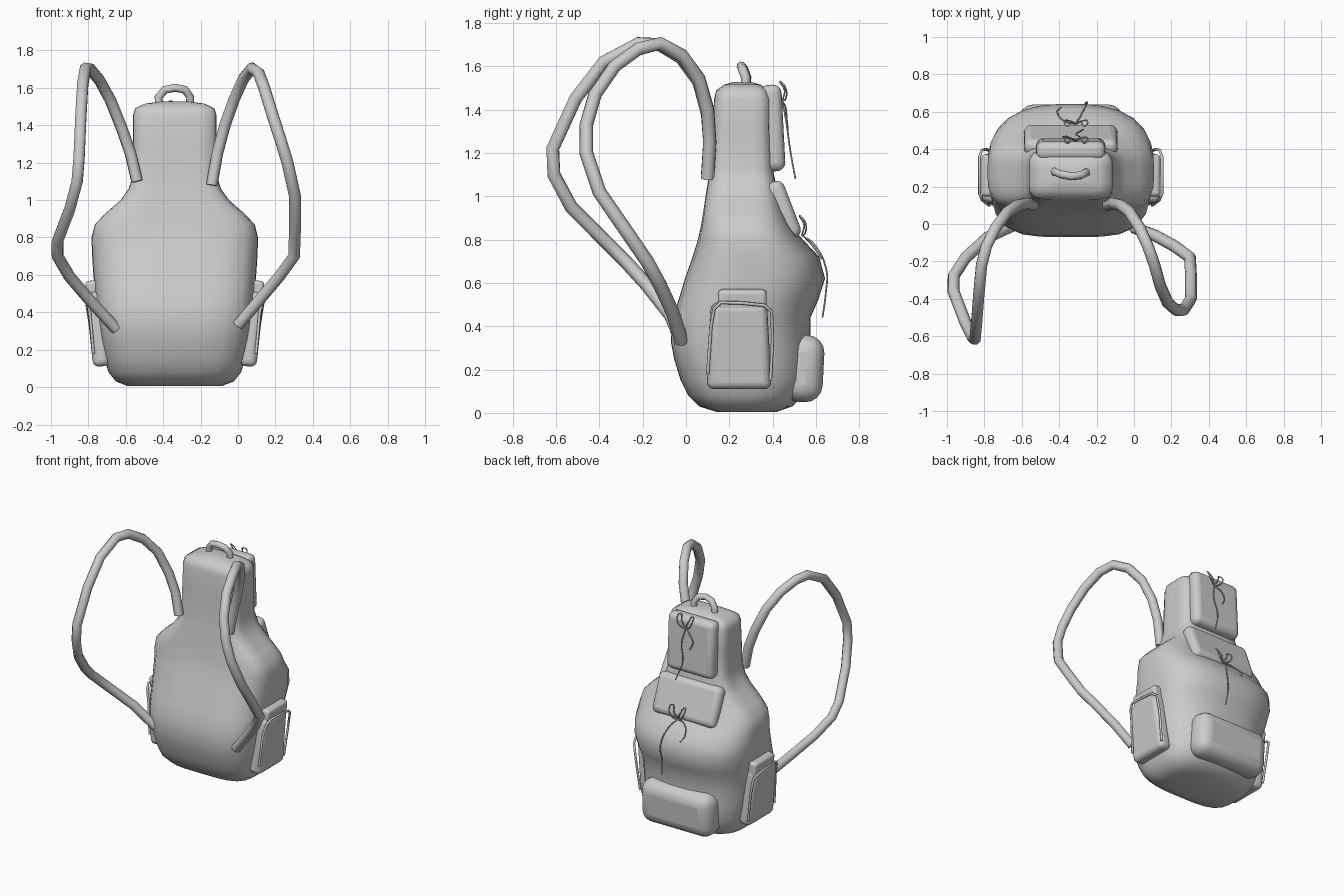
import bpy, math
from mathutils import Vector

CX = -0.338  # middle of the bag


def finish(ob, angle=50):
    bpy.ops.object.select_all(action='DESELECT')
    ob.select_set(True)
    bpy.context.view_layer.objects.active = ob
    bpy.ops.object.shade_smooth_by_angle(angle=math.radians(angle))
    return ob


def mesh_object(name, verts, faces):
    me = bpy.data.meshes.new(name)
    me.from_pydata(verts, [], faces)
    ob = bpy.data.objects.new(name, me)
    bpy.context.collection.objects.link(ob)
    return finish(ob)


def padded_box(name, loc, size, rot=(0, 0, 0), bevel=0.035, taper=1.0):
    """Soft pocket: box with rounded edges, top narrowed along its y or x by taper."""
    bpy.ops.mesh.primitive_cube_add(size=1, location=loc, rotation=rot)
    ob = bpy.context.object
    ob.name = name
    for v in ob.data.vertices:
        t = taper if v.co.z > 0 else 1.0
        v.co = Vector((v.co.x * size[0], v.co.y * size[1] * t, v.co.z * size[2]))
    m = ob.modifiers.new("round", 'BEVEL')
    m.width, m.segments = bevel, 4
    return finish(ob)


def tube(name, pts, radius, sides=2, smooth=False):
    cu = bpy.data.curves.new(name, 'CURVE')
    cu.dimensions = '3D'
    cu.bevel_depth, cu.bevel_resolution = radius, sides
    cu.use_fill_caps = True
    sp = cu.splines.new('BEZIER' if smooth else 'POLY')
    cu.resolution_u = 5
    if smooth:
        sp.bezier_points.add(len(pts) - 1)
        for b, p in zip(sp.bezier_points, pts):
            b.co = p
            b.handle_left_type = b.handle_right_type = 'AUTO'
    else:
        sp.points.add(len(pts) - 1)
        for b, p in zip(sp.points, pts):
            b.co = (*p, 1)
        sp.use_smooth = True
    ob = bpy.data.objects.new(name, cu)
    bpy.context.collection.objects.link(ob)
    return ob


# Main bag: lofted rings (z, half width, y of front panel, y of back)
levels = [
    (0.005, 0.25, 0.14, 0.42), (0.03, 0.315, 0.06, 0.49), (0.08, 0.355, 0.01, 0.545),
    (0.15, 0.375, -0.025, 0.57), (0.25, 0.395, -0.055, 0.575), (0.33, 0.405, -0.07, 0.575),
    (0.44, 0.42, -0.062, 0.575), (0.52, 0.428, -0.035, 0.61), (0.62, 0.437, -0.005, 0.642),
    (0.72, 0.443, 0.03, 0.615), (0.80, 0.445, 0.055, 0.54), (0.87, 0.427, 0.07, 0.48),
    (0.93, 0.37, 0.08, 0.45), (1.00, 0.29, 0.09, 0.43), (1.06, 0.247, 0.10, 0.415),
    (1.13, 0.225, 0.11, 0.40), (1.30, 0.224, 0.12, 0.395), (1.45, 0.224, 0.13, 0.393),
    (1.49, 0.212, 0.14, 0.378), (1.515, 0.16, 0.175, 0.345), (1.528, 0.07, 0.22, 0.30)]
N = 32
verts, faces = [], []
for z, w, yf, yb in levels:
    blend = min(max((z - 0.8) / 0.3, 0), 1)
    mid, half = (yf + yb) / 2, (yb - yf) / 2
    for i in range(N):
        a = 2 * math.pi * i / N
        c, s = math.cos(a), math.sin(a)
        e = 4.0 + blend * 2.0 if s < 0 else 2.6 + blend * 3.4
        r = (abs(c) ** e + abs(s) ** e) ** (-1 / e)
        verts.append((CX + w * c * r, mid + half * s * r, z))
for k in range(len(levels) - 1):
    for i in range(N):
        j = (i + 1) % N
        faces.append((k * N + i, k * N + j, (k + 1) * N + j, (k + 1) * N + i))
faces.append(tuple(reversed(range(N))))
faces.append(tuple(range((len(levels) - 1) * N, len(levels) * N)))
mesh_object("bag_body", verts, faces)

# Pockets on the back
padded_box("upper_pocket", (CX, 0.40, 1.315), (0.37, 0.10, 0.40), (math.radians(3), 0, 0), 0.04)
padded_box("middle_flap", (CX, 0.447, 0.935), (0.50, 0.095, 0.28), (math.radians(21), 0, 0), 0.04)
padded_box("lower_pouch", (CX, 0.54, 0.205), (0.56, 0.19, 0.31), (math.radians(-3), 0, 0), 0.08)

# Side pockets with flap and piping, one on each side
for side, s in (("left", -1), ("right", 1)):
    tilt = (0, s * math.radians(6), 0)
    padded_box(side + "_side_pocket", (CX + s * 0.41, 0.245, 0.31),
               (0.095, 0.30, 0.40), tilt, 0.035, 0.86)
    padded_box(side + "_side_pocket_flap", (CX + s * 0.437, 0.26, 0.51),
               (0.075, 0.225, 0.12), tilt, 0.02)
    path = [(0.435, 0.10, 0.18), (0.455, 0.115, 0.40), (0.475, 0.13, 0.48), (0.488, 0.16, 0.51),
            (0.488, 0.26, 0.507), (0.488, 0.36, 0.497), (0.475, 0.395, 0.47),
            (0.455, 0.40, 0.35), (0.43, 0.39, 0.15)]
    tube(side + "_side_pocket_piping", [(CX + s * x, y, z) for x, y, z in path], 0.008, 1)

# Shoulder straps, hanging differently on each side
tube("left_strap", [
    (-.54, .10, 1.10), (-.575, .11, 1.25), (-.62, .10, 1.38), (-.68, .06, 1.53),
    (-.74, -.02, 1.64), (-.79, -.12, 1.70), (-.815, -.22, 1.705), (-.83, -.38, 1.62),
    (-.84, -.51, 1.45), (-.85, -.615, 1.22), (-.86, -.61, 1.10), (-.90, -.53, .95),
    (-.965, -.36, .78), (-.965, -.28, .70), (-.90, -.18, .59), (-.78, -.07, .45),
    (-.65, -.01, .31)], 0.032)
tube("right_strap", [
    (-.14, .10, 1.08), (-.11, .11, 1.25), (-.07, .10, 1.40), (-.02, .06, 1.54),
    (.03, -.02, 1.65), (.075, -.12, 1.705), (.11, -.22, 1.68), (.14, -.33, 1.60),
    (.18, -.42, 1.47), (.225, -.46, 1.33), (.265, -.46, 1.20), (.305, -.40, 1.02),
    (.305, -.29, .86), (.30, -.18, .70), (.22, -.12, .59), (.11, -.06, .46),
    (0, -.02, .33)], 0.032)

# Carry handle
tube("carry_handle", [(-.42, .275, 1.50), (-.425, .28, 1.55), (-.39, .265, 1.59), (-.335, .255, 1.60),
                      (-.285, .26, 1.59), (-.255, .275, 1.55), (-.26, .275, 1.50)], 0.022)


# Drawstring bows: two loops and two hanging tails
def bow(name, x, y, z, tails):
    for i, s in enumerate((-1, 1)):
        tube(f"{name}_loop_{i + 1}", [
            (x, y, z), (x + s * .025, y + .01, z + .05), (x + s * .05, y - .01, z + .09),
            (x + s * .06, y + .015, z + .06), (x + s * .03, y + .015, z + .01), (x, y, z)],
            0.004, 1, True)
    for i, t in enumerate(tails):
        tube(f"{name}_tail_{i + 1}", [(x, y, z)] + t, 0.004, 1, True)


bow("upper_bow", -.31, .445, 1.44,
    [[(-.29, .465, 1.33), (-.31, .48, 1.22), (-.27, .505, 1.08)],
     [(-.35, .46, 1.41), (-.38, .465, 1.36), (-.36, .47, 1.31)]])
bow("lower_bow", -.31, .535, .82,
    [[(-.28, .59, .78), (-.25, .648, .66), (-.26, .645, .55), (-.25, .63, .44)],
     [(-.37, .55, .81), (-.41, .60, .75), (-.39, .625, .71)]])
